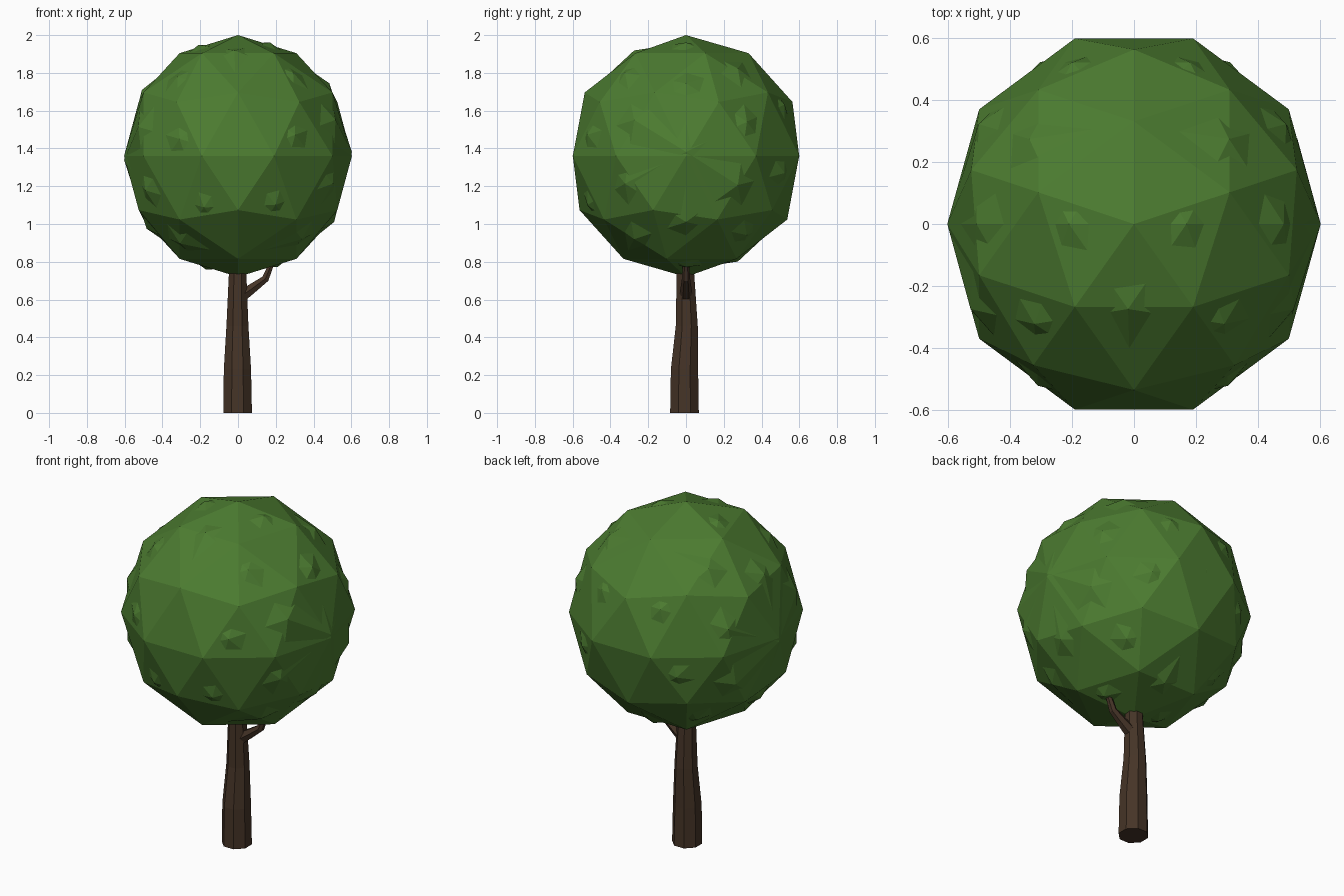
import bpy, bmesh, math
from mathutils import Vector, Matrix

if "Cube" in bpy.data.objects:
    bpy.data.objects.remove(bpy.data.objects["Cube"])


def material(name, rgb):
    m = bpy.data.materials.new(name)
    m.diffuse_color = (*rgb, 1)
    m.use_nodes = True
    m.node_tree.nodes["Principled BSDF"].inputs["Base Color"].default_value = m.diffuse_color
    return m


GREEN = material("leaf green", (0.072, 0.2, 0.03))
BROWN = material("bark brown", (0.06, 0.034, 0.02))


def add_object(name, bm, mat):
    bmesh.ops.recalc_face_normals(bm, faces=bm.faces)
    me = bpy.data.meshes.new(name)
    bm.to_mesh(me)
    bm.free()
    me.materials.append(mat)
    ob = bpy.data.objects.new(name, me)
    bpy.context.collection.objects.link(ob)
    return ob


def tube(name, rings, sides, mat, along_path=False):
    """Loft rings of (x, y, z, radius), capped at both ends."""
    bm = bmesh.new()
    pts = [Vector(r[:3]) for r in rings]
    loops = []
    for i, r in enumerate(rings):
        d = pts[min(i + 1, len(pts) - 1)] - pts[max(i - 1, 0)]
        if not along_path:
            d = Vector((0, 0, 1))
        q = Vector((0, 0, 1)).rotation_difference(d.normalized())
        loop = []
        for k in range(sides):
            a = 2 * math.pi * (k + 0.5) / sides
            loop.append(bm.verts.new(pts[i] + q @ Vector((math.cos(a), math.sin(a), 0)) * r[3]))
        loops.append(loop)
    for a, b in zip(loops, loops[1:]):
        for k in range(sides):
            n = (k + 1) % sides
            bm.faces.new((a[k], a[n], b[n], b[k]))
    bm.faces.new(loops[0][::-1])
    bm.faces.new(loops[-1])
    return add_object(name, bm, mat)


def leaf_ball(name, scale, tilt, spin):
    bm = bmesh.new()
    bmesh.ops.create_icosphere(bm, subdivisions=2, radius=1)
    rot = Matrix.Rotation(math.radians(tilt), 4, 'X') @ Matrix.Rotation(math.radians(spin), 4, 'Z')
    bmesh.ops.transform(bm, matrix=rot, verts=bm.verts)
    for v in bm.verts:
        v.co = Vector(c * s for c, s in zip(v.co, scale))
        # slightly flattened sides
        v.co.x = max(-0.603, min(0.603, v.co.x))
        v.co.y = max(-0.6, min(0.6, v.co.y))
        v.co.z += 1.36
    return add_object(name, bm, GREEN)


# Canopy: two faceted balls merged into one lumpy crown
crown = leaf_ball("leaf_crown", (0.618, 0.63, 0.64), 0, 90)
lumps = leaf_ball("crown_lumps_helper", (0.614, 0.614, 0.625), 90, 20)
lumps.hide_render = True
mod = crown.modifiers.new("merge", 'BOOLEAN')
mod.operation = 'UNION'
mod.solver = 'EXACT'
mod.object = lumps
bpy.context.view_layer.objects.active = crown
bpy.ops.object.modifier_apply(modifier=mod.name)
bpy.data.objects.remove(lumps)

# Trunk with a slight bend, and a side branch
tube("trunk", [(-0.002, -0.008, 0, 0.082), (-0.003, -0.008, 0.23, 0.078),
               (-0.003, 0.004, 0.46, 0.063), (-0.002, -0.003, 0.74, 0.05)], 8, BROWN)
tube("branch", [(0.02, 0, 0.62, 0.036), (0.07, 0, 0.655, 0.03),
                (0.145, 0, 0.71, 0.022), (0.19, 0, 0.82, 0.014)], 6, BROWN, True)
